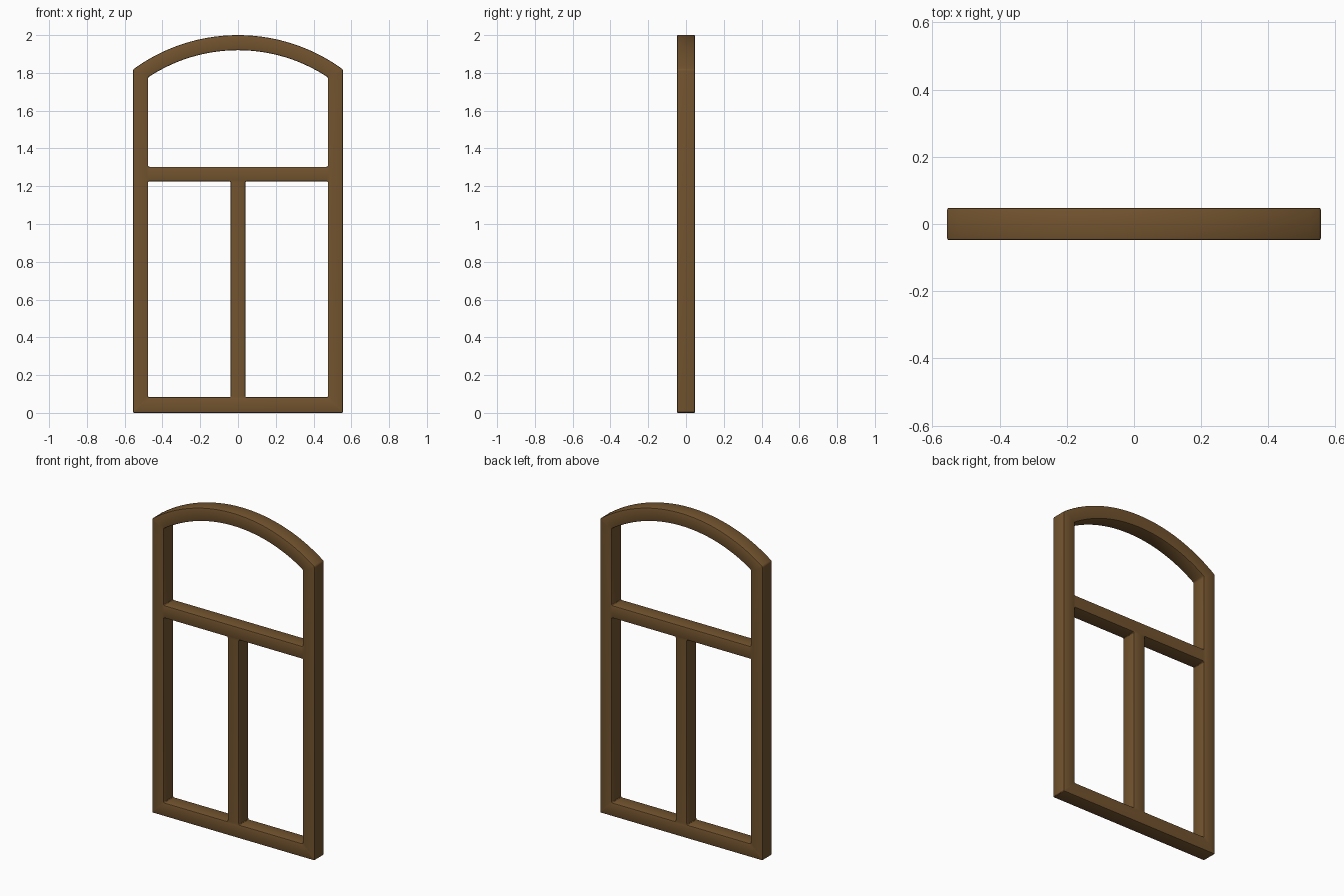
import bpy, bmesh, math
from mathutils import Vector

if "Cube" in bpy.data.objects:
    bpy.data.objects.remove(bpy.data.objects["Cube"])

W, IN, MULL = 0.556, 0.476, 0.039        # half widths: outside, opening, mullion
SPRING, TOP = 1.818, 2.0                 # arch start and apex
BAR = 0.08
DEPTH, BEV = 0.048, 0.006                # half depth, edge rounding
RAD = (W * W + (TOP - SPRING) ** 2) / (2 * (TOP - SPRING))
CZ = TOP - RAD                           # arch centre height


def arched(half, z0, r, n=28):
    """Counter-clockwise outline: straight sides and a segmental arch."""
    a = math.asin(half / r)
    pts = [Vector((-half, z0)), Vector((half, z0))]
    for i in range(n + 1):
        t = a - 2 * a * i / n
        pts.append(Vector((r * math.sin(t), CZ + r * math.cos(t))))
    return pts


def rect(x0, x1, z0, z1):
    return [Vector(p) for p in ((x0, z0), (x1, z0), (x1, z1), (x0, z1))]


def soften(pts, r=0.008):
    """Round the sharp corners of an outline."""
    out = []
    for i, p in enumerate(pts):
        a = (pts[i - 1] - p).normalized()
        b = (pts[(i + 1) % len(pts)] - p).normalized()
        if a.angle(b) > math.radians(155):
            out.append(p)
            continue
        for t in (0, 0.33, 0.67, 1):
            out.append(p + a * r * (1 - t) ** 2 + b * r * t ** 2)
    return out


def offset(pts, d):
    """Move a counter-clockwise outline inward by d (outward if negative)."""
    out = []
    for i, p in enumerate(pts):
        a = (p - pts[i - 1]).normalized()
        b = (pts[(i + 1) % len(pts)] - p).normalized()
        na, nb = Vector((-a.y, a.x)), Vector((-b.y, b.x))
        m = (na + nb).normalized()
        out.append(p + m * d / m.dot(na))
    return out


# Outer outline, then the three openings (sign: direction into the wood)
outlines = [
    (arched(W, 0, RAD), 1),
    (arched(IN, 1.303, RAD - BAR), -1),
    (rect(-IN, -MULL, 0.083, 1.225), -1),
    (rect(MULL, IN, 0.083, 1.225), -1),
]
# Rounded edge section: (inset, y) from front to back
k = BEV * 0.293
half = [(BEV, -DEPTH), (k, -DEPTH + k), (0, -DEPTH + BEV)]
section = half + [(d, -y) for d, y in reversed(half)]

bm = bmesh.new()
front, back = [], []
for pts, sign in outlines:
    pts = soften(pts)
    rings = [[bm.verts.new((p.x, y, p.y)) for p in offset(pts, sign * d)]
             for d, y in section]
    n = len(pts)
    for r0, r1 in zip(rings, rings[1:]):
        for i in range(n):
            j = (i + 1) % n
            bm.faces.new((r0[i], r0[j], r1[j], r1[i]))
    for ring, edges in ((rings[0], front), (rings[-1], back)):
        edges += [bm.edges.get((ring[i], ring[(i + 1) % n])) for i in range(n)]

# Flat front and back faces with the openings left free
for edges, ny in ((front, -1), (back, 1)):
    bmesh.ops.triangle_fill(bm, edges=edges, use_beauty=True, use_dissolve=False,
                            normal=(0, ny, 0))
bmesh.ops.recalc_face_normals(bm, faces=bm.faces[:])

mesh = bpy.data.meshes.new("window_frame")
bm.to_mesh(mesh)
bm.free()
frame = bpy.data.objects.new("window_frame", mesh)
bpy.context.collection.objects.link(frame)

wood = bpy.data.materials.new("brown_wood")
wood.diffuse_color = (0.17, 0.088, 0.028, 1)
wood.use_nodes = True
wood.node_tree.nodes["Principled BSDF"].inputs["Base Color"].default_value = wood.diffuse_color
mesh.materials.append(wood)

bpy.context.view_layer.objects.active = frame
frame.select_set(True)
bpy.ops.object.shade_smooth_by_angle(angle=math.radians(30))
